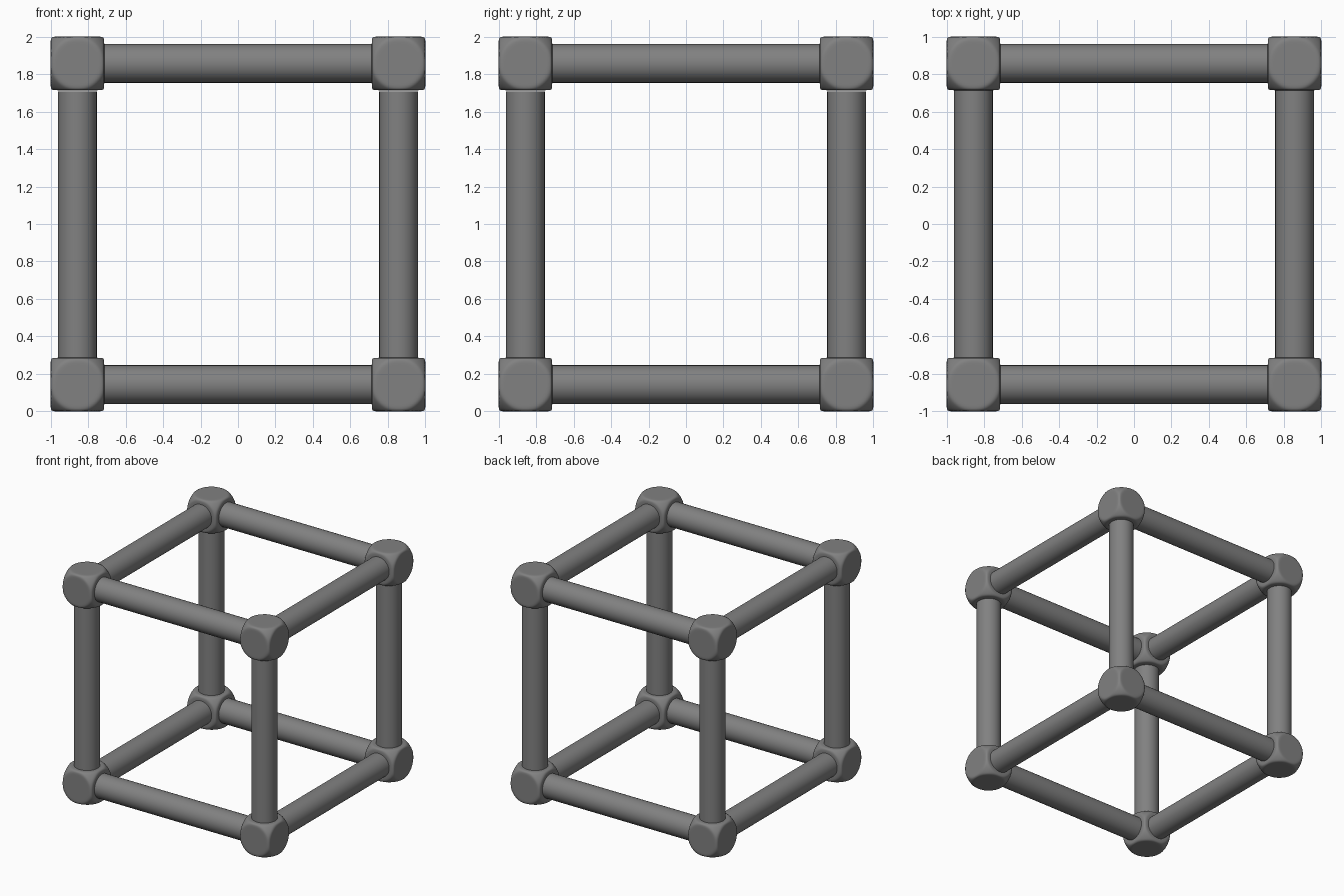
import bpy, bmesh, math
from itertools import product
from mathutils import Vector

if "Cube" in bpy.data.objects:
    bpy.data.objects.remove(bpy.data.objects["Cube"])

C = 0.857        # distance of joint centres from the cube's middle
H = 0.143        # half width of a joint
BALL = 0.198     # radius of the ball the joint is cut from
ROD = 0.103      # rod radius
SHARP = 50       # how tight the joint's rounded rims are
MID = Vector((0, 0, 1))

grey = bpy.data.materials.new("dark_grey")
grey.diffuse_color = (0.22, 0.22, 0.22, 1)
grey.use_nodes = True
grey.node_tree.nodes["Principled BSDF"].inputs["Base Color"].default_value = grey.diffuse_color


def add(name, mesh, loc, rot=(0, 0, 0)):
    ob = bpy.data.objects.new(name, mesh)
    ob.location, ob.rotation_euler = loc, rot
    bpy.context.collection.objects.link(ob)
    return ob


def smooth(ob, angle):
    bpy.ops.object.select_all(action='DESELECT')
    bpy.context.view_layer.objects.active = ob
    ob.select_set(True)
    bpy.ops.object.shade_smooth_by_angle(angle=math.radians(angle))


def finish(bm, name):
    me = bpy.data.meshes.new(name)
    bm.to_mesh(me)
    bm.free()
    me.materials.append(grey)
    return me


def joint_mesh():
    # gridded cube blown up to a ball with six softly rimmed flat sides
    bm = bmesh.new()
    bmesh.ops.create_cube(bm, size=2)
    bmesh.ops.subdivide_edges(bm, edges=bm.edges[:], cuts=27,
                              use_grid_fill=True)
    for v in bm.verts:
        d = Vector([math.tan(k * math.pi / 4) for k in v.co]).normalized()
        total = BALL ** -SHARP + sum((abs(k) / H) ** SHARP for k in d)
        v.co = d * total ** (-1 / SHARP)
    return finish(bm, "joint")


def rod_mesh(name, length):
    bm = bmesh.new()
    bmesh.ops.create_cone(bm, cap_ends=True, segments=48, radius1=ROD,
                          radius2=ROD, depth=length)
    return finish(bm, name)


# Eight corner joints
joint = joint_mesh()
for i, p in enumerate(product((-C, C), repeat=3), 1):
    ob = add(f"corner_joint_{i}", joint, MID + Vector(p))
smooth(ob, 60)

# Twelve rods; the upright ones stop just short of the upper joints
span = 2 * (C - H)
level = rod_mesh("level_rod", span)
upright = rod_mesh("upright_rod", span - 0.006)
q = math.pi / 2
for i, (a, b) in enumerate(product((-C, C), repeat=2), 1):
    rx = add(f"side_to_side_rod_{i}", level, MID + Vector((0, a, b)), (0, q, 0))
    add(f"front_to_back_rod_{i}", level, MID + Vector((a, 0, b)), (q, 0, 0))
    rz = add(f"upright_rod_{i}", upright, MID + Vector((a, b, -0.003)))
smooth(rx, 30)
smooth(rz, 30)
